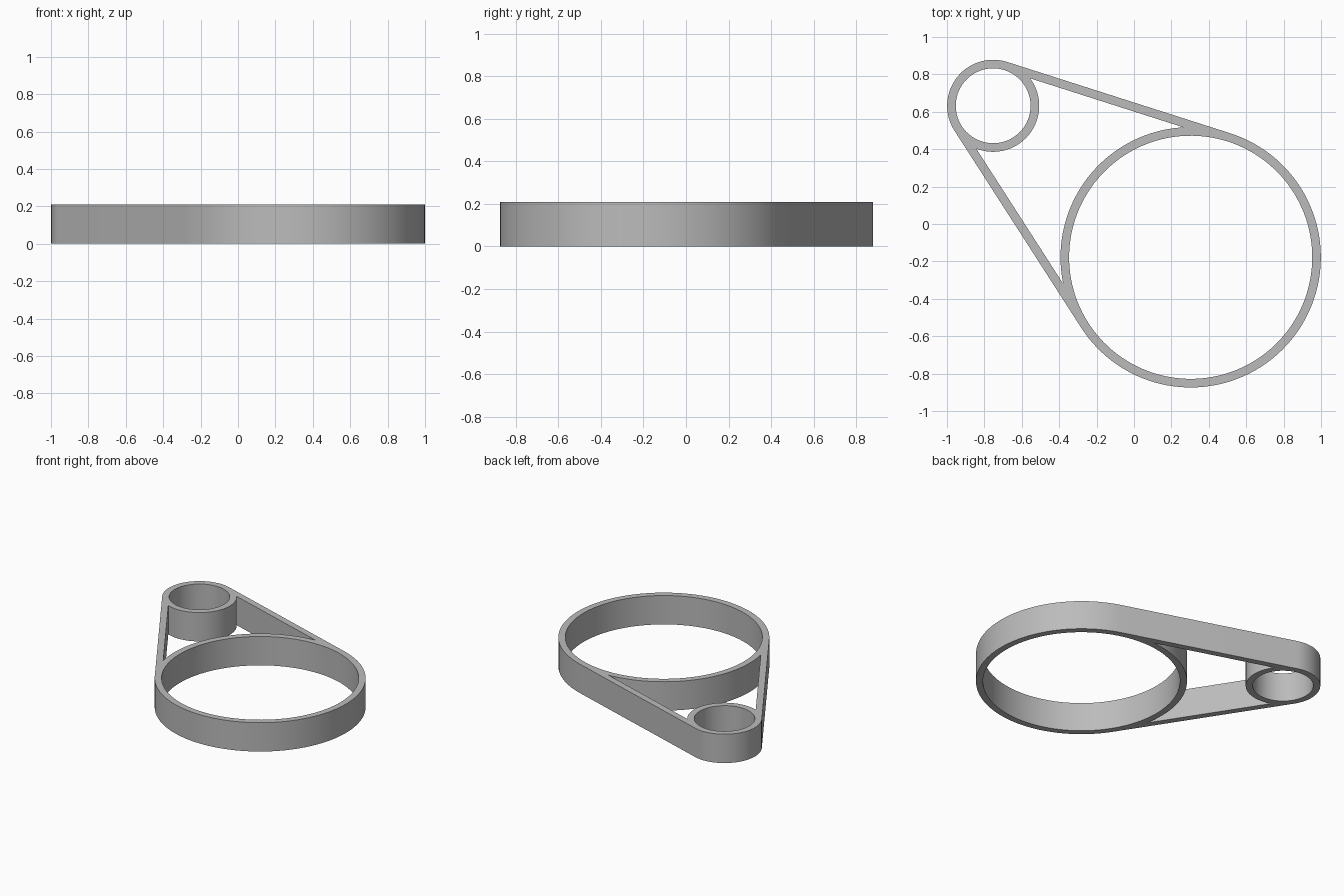
import bpy, bmesh
from math import acos, atan2, cos, sin, pi, hypot, radians

if "Cube" in bpy.data.objects:
    bpy.data.objects.remove(bpy.data.objects["Cube"])

BIG, SMALL = (0.303, -0.178), (-0.753, 0.632)
R, r, WALL, HEIGHT = 0.696, 0.246, 0.046, 0.21

grey = bpy.data.materials.new("plain grey")
grey.use_nodes = True
colour = (0.5, 0.5, 0.5, 1)
grey.diffuse_color = colour
grey.node_tree.nodes["Principled BSDF"].inputs["Base Color"].default_value = colour

# Direction between the rings and the angle of the tangent normals
dx, dy = SMALL[0] - BIG[0], SMALL[1] - BIG[1]
axis = atan2(dy, dx)
tangent = acos((R - r) / hypot(dx, dy))


def arc(centre, radius, start, end, steps):
    """Points on an arc; angles are measured from the line joining the rings."""
    angles = [axis + start + (end - start) * i / steps for i in range(steps + 1)]
    return [(centre[0] + radius * cos(a), centre[1] + radius * sin(a)) for a in angles]


# Outline wrapped around both rings, the two bores, and the opening between them
big_cut = tangent - acos((R - WALL) / R)
small_cut = tangent + acos((r - WALL) / r)
loops = [
    arc(BIG, R, tangent, 2 * pi - tangent, 80) + arc(SMALL, r, -tangent, tangent, 40),
    arc(BIG, R - WALL, 0, 2 * pi, 128)[:-1],
    arc(SMALL, r - WALL, 0, 2 * pi, 96)[:-1],
    arc(BIG, R, -big_cut, big_cut, 40) + arc(SMALL, r, small_cut, 2 * pi - small_cut, 48),
]

# Fill the flat profile and raise it into a solid
bm = bmesh.new()
for points in loops:
    verts = [bm.verts.new((x, y, 0)) for x, y in points]
    for i, v in enumerate(verts):
        bm.edges.new((verts[i - 1], v))
bmesh.ops.triangle_fill(bm, edges=bm.edges[:], use_beauty=True, normal=(0, 0, 1))
raised = bmesh.ops.extrude_face_region(bm, geom=bm.faces[:], use_keep_orig=True)
top = [g for g in raised["geom"] if isinstance(g, bmesh.types.BMVert)]
bmesh.ops.translate(bm, verts=top, vec=(0, 0, HEIGHT))
bmesh.ops.recalc_face_normals(bm, faces=bm.faces[:])

mesh = bpy.data.meshes.new("double_ring_bracket")
bm.to_mesh(mesh)
bm.free()
mesh.materials.append(grey)
bracket = bpy.data.objects.new("double_ring_bracket", mesh)
bpy.context.collection.objects.link(bracket)
bpy.context.view_layer.objects.active = bracket
bracket.select_set(True)
bpy.ops.object.shade_smooth_by_angle(angle=radians(30))
